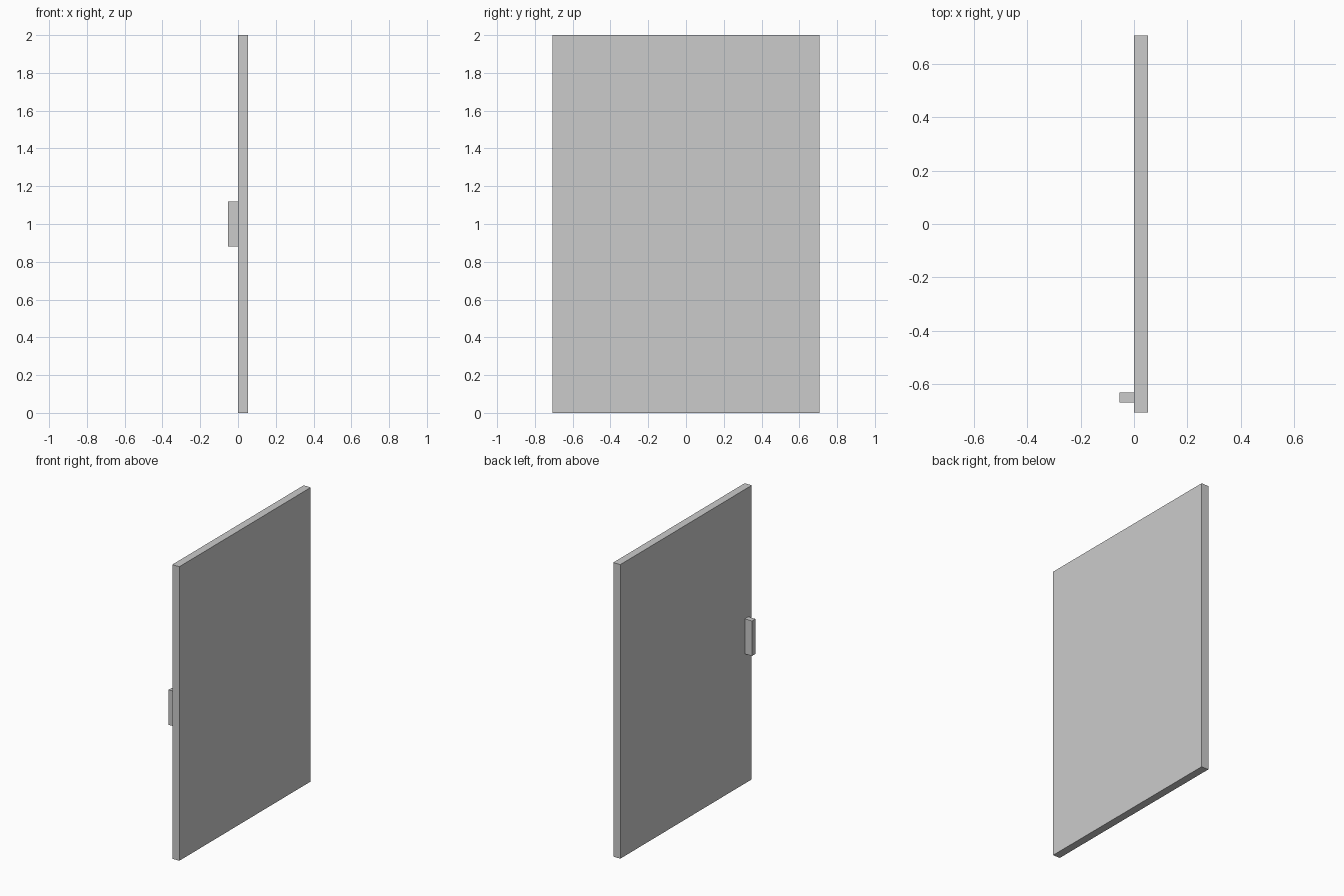
import bpy

if "Cube" in bpy.data.objects:
    bpy.data.objects.remove(bpy.data.objects["Cube"])


def box(name, x, y, z):
    """Box from (min, max) ranges along each axis."""
    ranges = (x, y, z)
    bpy.ops.mesh.primitive_cube_add(size=1, location=[(a + b) / 2 for a, b in ranges])
    obj = bpy.context.object
    obj.name = name
    obj.scale = [b - a for a, b in ranges]
    bpy.ops.object.transform_apply(location=False, rotation=False, scale=True)
    return obj


# Flat door panel
box("door_panel", (0.0, 0.053), (-0.706, 0.706), (0.0, 2.0))

# Grip block near one edge of the panel
box("door_handle", (-0.054, 0.0), (-0.669, -0.632), (0.882, 1.12))
